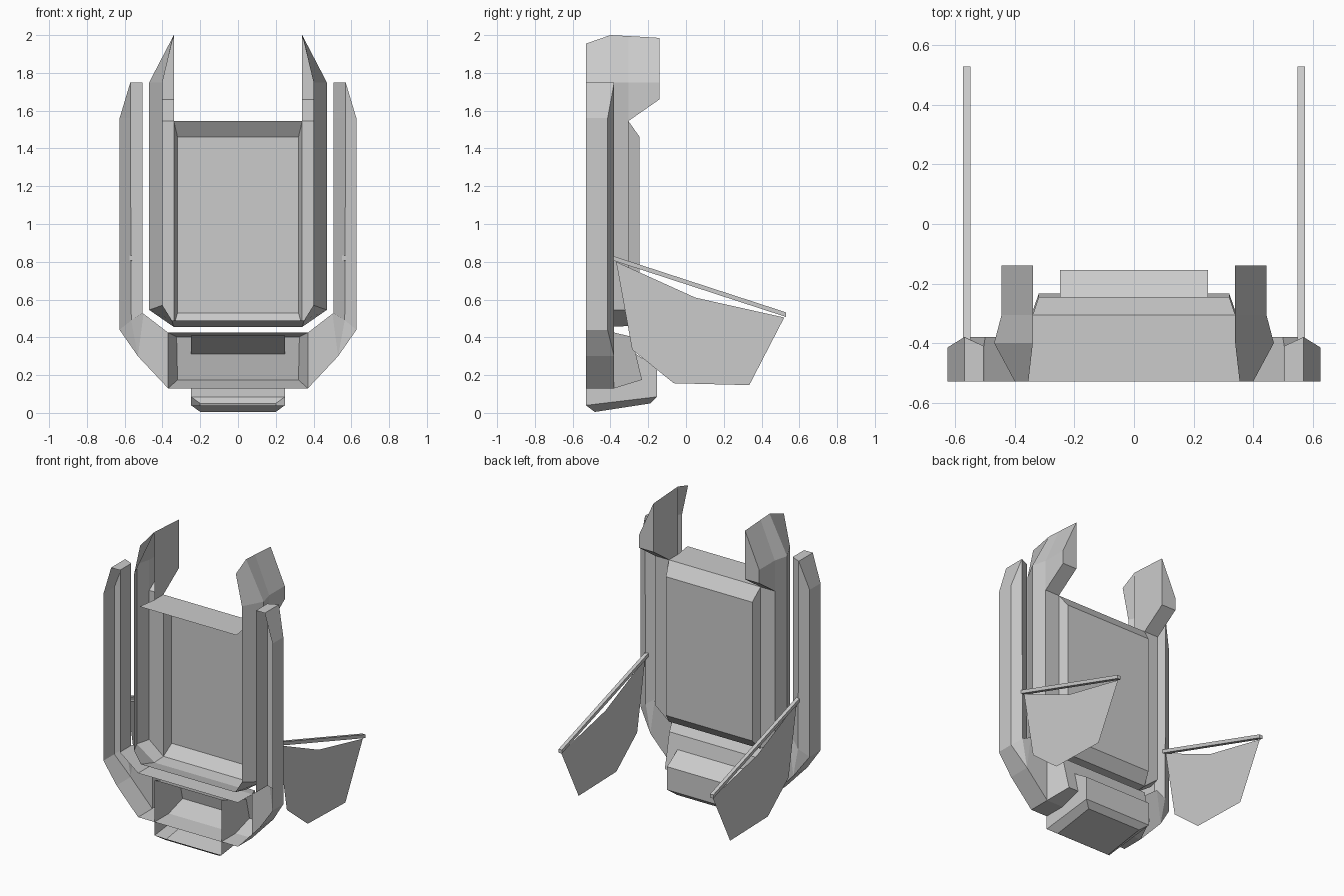
import bpy, bmesh

cube = bpy.data.objects.get("Cube")
if cube:
    bpy.data.objects.remove(cube, do_unlink=True)

grey = bpy.data.materials.new("light_grey")
grey.use_nodes = True
grey.diffuse_color = (0.6, 0.6, 0.6, 1)
grey.node_tree.nodes["Principled BSDF"].inputs["Base Color"].default_value = grey.diffuse_color


def build(name, faces, mirror=True):
    """Make a shell from corner lists; equal corners are welded."""
    bm = bmesh.new()
    for face in faces:
        corners = [p for i, p in enumerate(face) if p not in face[:i]]
        if len(corners) > 2:
            bm.faces.new([bm.verts.new(p) for p in corners])
    bmesh.ops.remove_doubles(bm, verts=bm.verts[:], dist=0.0005)
    bmesh.ops.recalc_face_normals(bm, faces=bm.faces[:])
    mesh = bpy.data.meshes.new(name)
    bm.to_mesh(mesh)
    bm.free()
    mesh.materials.append(grey)
    obj = bpy.data.objects.new(name, mesh)
    bpy.context.collection.objects.link(obj)
    if mirror:
        obj.modifiers.new("Mirror", "MIRROR")
    return obj


def loft(stations):
    """Quads between consecutive rows of points."""
    return [[a[i], a[i + 1], b[i + 1], b[i]]
            for a, b in zip(stations, stations[1:]) for i in range(len(a) - 1)]


def middle(row):
    """The same row moved onto the centre plane."""
    return [(0, y, z) for _, y, z in row]


# Depth levels shared by the parts
FRONT, RIM, BACK, FLOOR, WING = -0.53, -0.4, -0.305, -0.245, -0.14
INNER, SIDE, EDGE = 0.34, 0.445, 0.47
LIP, SHOULDER, TOP = 1.545, 1.75, 2.0

# Main tray: side walls wrapping round the lower corner, in to the centre
bottom = [(0.35, FRONT, 0.49), (INNER, RIM, 0.455), (INNER, BACK, 0.46)]
corner = [(0.4, FRONT, 0.57), (EDGE, RIM, 0.545), (SIDE, BACK, 0.545)]
upper = [(0.4, FRONT, LIP), (EDGE, RIM, LIP), (SIDE, BACK, LIP)]
shoulder = [(x, y, SHOULDER) for x, y, _ in upper]
peak = [(0.355, FRONT, 1.955), (INNER, RIM, TOP), (INNER, BACK, 1.995)]
tray = loft([middle(bottom), bottom, corner, upper, shoulder, peak])

# Tray back: flange, chamfer and raised panel
lip = [(0.36, FRONT, LIP), (INNER, RIM, LIP), (INNER, BACK, LIP)]
panel_low, panel_high = (0.32, FLOOR, 0.53), (0.32, FLOOR, 1.46)
tray += [[corner[2], upper[2], lip[2], bottom[2]],
         [bottom[2], lip[2], panel_high, panel_low]]
tray += loft([[bottom[2], panel_low, panel_high, lip[2]],
              middle([bottom[2], panel_low, panel_high, lip[2]])])
tray += loft([lip, middle(lip)])
build("main_tray", tray)

# Upper wings reaching backwards from the tray sides
low_out, low_in = (SIDE, WING, 1.66), (INNER, WING, 1.66)
high_out, tip = (SIDE, WING, SHOULDER), (INNER, WING, 1.985)
build("upper_wings", [
    [upper[2], low_out, high_out, shoulder[2]],
    [shoulder[2], high_out, tip, peak[2]],
    [low_out, high_out, tip, low_in],
    [upper[2], low_out, low_in, lip[2]],
    [peak[1], peak[2], tip, low_in, lip[2], lip[1]],
])

# Outer rails, open towards the front, with a ridge along the back
RIDGE = -0.38


def rail_station(outer, ridge, inner, outer_y, inner_y):
    (ox, oz), (rx, rz), (ix, iz) = outer, ridge, inner
    return [(ox, FRONT, oz), (ox, outer_y, oz), (rx, RIDGE, rz),
            (ix, inner_y, iz), (ix, FRONT, iz)]


crest, bend = (0.57, SHOULDER), (0.53, 0.3)
foot_out, foot_in = (0.37, 0.13), (0.37, 0.425)
stations = [
    rail_station(crest, crest, (0.505, SHOULDER), RIDGE, -0.41),
    rail_station((0.627, 1.56), (0.57, 1.56), (0.505, 1.56), -0.415, -0.41),
    rail_station((0.627, 0.44), (0.565, 0.49), (0.505, 0.53), -0.415, -0.41),
    rail_station(bend, bend, (0.5, 0.525), RIDGE, RIDGE),
    rail_station(foot_out, foot_out, foot_in, RIDGE, RIDGE),
]
build("outer_rails", loft(stations) + [stations[0]])

# Lower bridge joining the two rails
foot = stations[-1]
low, high = foot[1], foot[3]
back_low, back_high = (0.32, -0.233, 0.175), (0.325, -0.287, 0.403)
section = [foot[0], low, back_low, back_high, high, foot[4]]
build("lower_bridge", loft([section, middle(section)]) + [[low, back_low, back_high, high]])

# Bottom box, open at the front, with chamfered base
W, REAR = 0.248, -0.154
roof = [(W, FRONT, 0.41), (W, -0.27, 0.315), (W, REAR, 0.24)]
waist = [(W, FRONT, 0.04), (W, REAR, 0.085)]
base = [(0.2, -0.483, 0.005), (0.2, -0.19, 0.05)]
outline = roof + [waist[1], base[1], base[0], waist[0]]
build("bottom_box", loft([outline, middle(outline)])
      + [roof + [waist[1], waist[0]], [waist[0], waist[1], base[1], base[0]]])

# Side paddles: a flat blade hung under a slanted rod
blade = [(-0.37, 0.8), (0.05, 0.61), (0.52, 0.505),
         (0.335, 0.147), (-0.065, 0.157), (-0.285, 0.335)]
build("paddle_blades", [[(0.562, y, z) for y, z in blade]])


def rod_end(y, z):
    r = 0.012
    return [(0.562 + a * r, y, z + b * r) for a, b in ((-1, -1), (1, -1), (1, 1), (-1, 1), (-1, -1))]


near, far = rod_end(-0.39, 0.82), rod_end(0.53, 0.52)
build("paddle_rods", loft([near, far]) + [near[:4], far[:4]])
